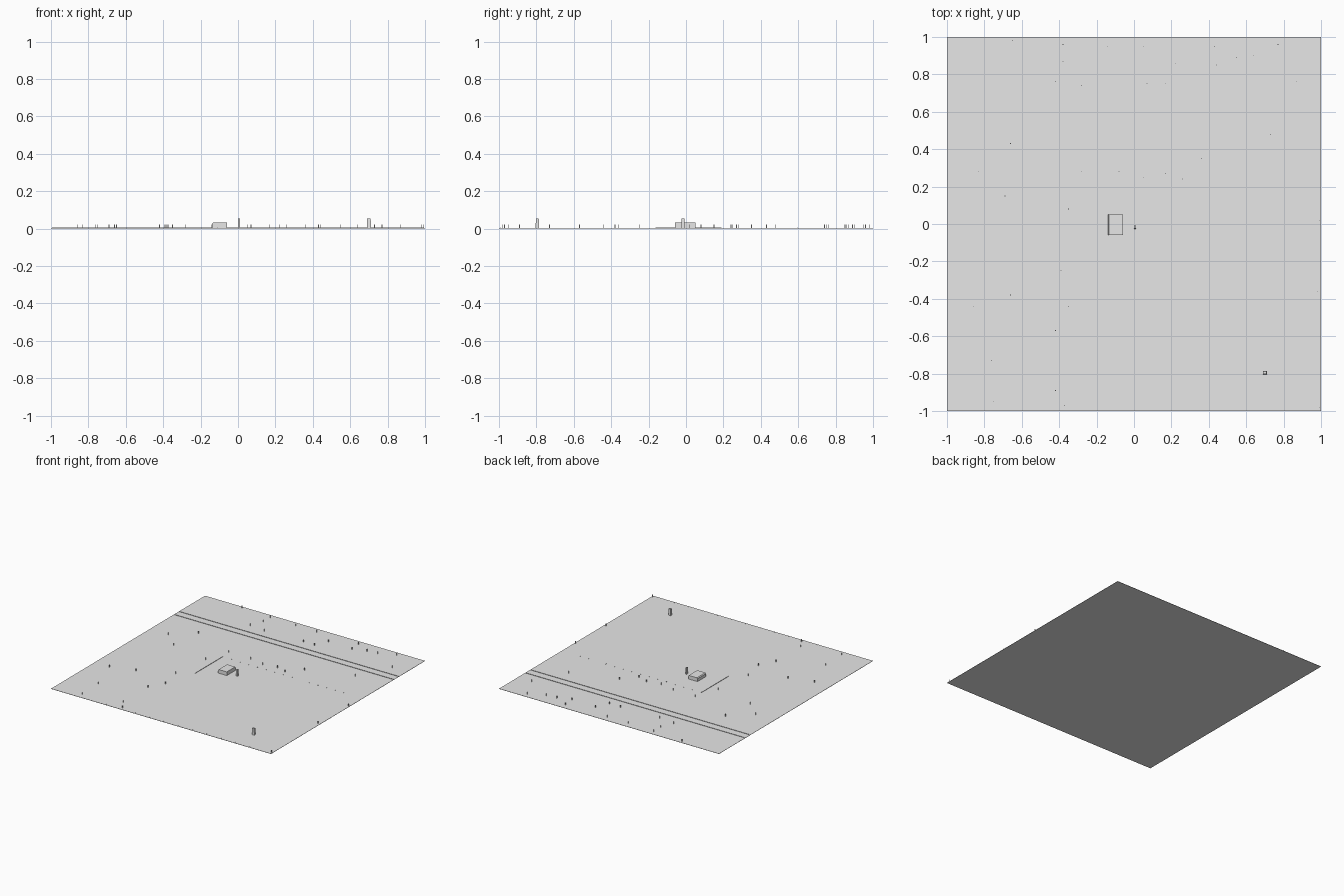
import bpy
import bmesh
from mathutils import Matrix, Vector

cube = bpy.data.objects.get("Cube")
if cube:
    bpy.data.objects.remove(cube, do_unlink=True)

grey = bpy.data.materials.new("plain_grey")
grey.use_nodes = True
colour = (0.8, 0.8, 0.8, 1)
grey.diffuse_color = colour
grey.node_tree.nodes["Principled BSDF"].inputs["Base Color"].default_value = colour

GROUND = 0.002


def add_box(bm, x, y, z, width, depth, height, taper=1.0):
    """Box standing on z, with an optional narrower top."""
    matrix = Matrix.Translation((x, y, z + height / 2)) @ Matrix.Diagonal((width, depth, height, 1))
    verts = bmesh.ops.create_cube(bm, size=1, matrix=matrix)["verts"]
    for v in verts:
        if v.co.z > z + height / 2:
            v.co.x = x + (v.co.x - x) * taper
            v.co.y = y + (v.co.y - y) * taper
    return verts


def finish(name, bm):
    mesh = bpy.data.meshes.new(name)
    bm.to_mesh(mesh)
    bm.free()
    mesh.materials.append(grey)
    obj = bpy.data.objects.new(name, mesh)
    bpy.context.collection.objects.link(obj)
    return obj


def box_part(name, *args):
    bm = bmesh.new()
    add_box(bm, *args)
    return finish(name, bm)


def post_row(name, points, width, height):
    bm = bmesh.new()
    for x, y in points:
        add_box(bm, x, y, GROUND, width, width, height)
    return finish(name, bm)


# Flat square ground
box_part("ground", 0, 0, 0, 2, 2, GROUND)

# Low building with a sloped top edge on one side
bm = bmesh.new()
add_box(bm, -0.1, -0.005, GROUND, 0.08, 0.11, 0.03)
edge = [e for e in bm.edges if all(v.co.x < -0.1 and v.co.z > 0.02 for v in e.verts)]
bmesh.ops.bevel(bm, geom=edge, offset=0.006, segments=1, affect='EDGES')
finish("building", bm)

# Two slim towers
box_part("centre_tower", 0.006, -0.017, GROUND, 0.012, 0.018, 0.053, 0.85)
box_part("corner_tower", 0.7, -0.795, GROUND, 0.022, 0.018, 0.053, 0.85)

# Pair of rails crossing the back of the ground
for side, y in (("front", 0.595), ("back", 0.66)):
    box_part(side + "_rail", 0, y, GROUND, 1.99, 0.002, 0.003)

# Low fence beside the building and the stud rows
box_part("side_fence", -0.275, 0.013, GROUND, 0.002, 0.35, 0.003)
studs = 15
post_row("middle_studs", [(-0.27 + 1.1 * i / (studs - 1), 0.19) for i in range(studs)], 0.003, 0.004)
post_row("front_studs", [(-0.5 + 0.13 * i, -0.99) for i in range(11)], 0.003, 0.004)

# Scattered thin posts
post_spots = [
    (-0.65, 0.98), (-0.38, 0.96), (-0.38, 0.87), (-0.14, 0.95), (0.05, 0.95),
    (0.43, 0.95), (0.77, 0.96), (0.64, 0.9), (0.55, 0.89), (0.22, 0.86),
    (0.44, 0.85), (-0.42, 0.76), (-0.28, 0.74), (0.07, 0.75), (0.17, 0.75),
    (0.87, 0.76), (0.73, 0.48), (-0.66, 0.43), (0.36, 0.35), (-0.83, 0.28),
    (-0.28, 0.28), (-0.08, 0.28), (0.05, 0.25), (0.17, 0.27), (0.26, 0.24),
    (-0.69, 0.15), (-0.35, 0.08), (0.99, 0.02), (-0.39, -0.25), (-0.66, -0.38),
    (-0.35, -0.44), (-0.86, -0.44), (0.98, -0.36), (-0.42, -0.57), (-0.76, -0.73),
    (-0.42, -0.89), (-0.75, -0.95), (-0.37, -0.97), (0.99, -0.98),
]
post_row("scattered_posts", post_spots, 0.004, 0.02)
